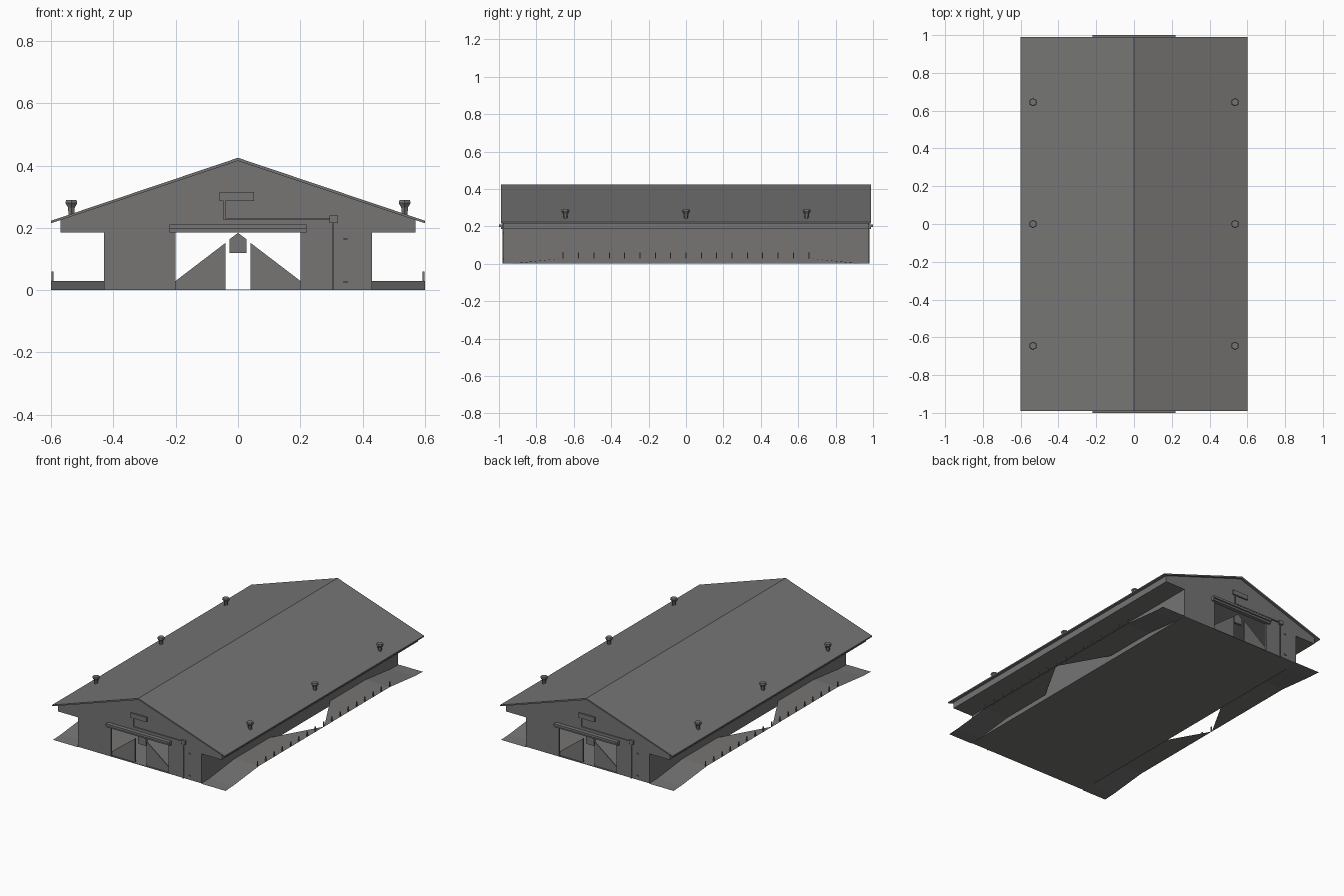
import bpy, bmesh, math
from mathutils import Matrix, Vector

cube = bpy.data.objects.get("Cube")
if cube:
    bpy.data.objects.remove(cube, do_unlink=True)

grey = bpy.data.materials.new("barn_grey")
grey.use_nodes = True
colour = (0.18, 0.177, 0.175, 1)
grey.diffuse_color = colour
grey.node_tree.nodes["Principled BSDF"].inputs["Base Color"].default_value = colour


def finish(name, bm, both_ends=False):
    """Turn a bmesh into an object, optionally repeated at the back end."""
    if both_ends:
        copy = bmesh.ops.duplicate(bm, geom=bm.verts[:] + bm.edges[:] + bm.faces[:])
        verts = [g for g in copy["geom"] if isinstance(g, bmesh.types.BMVert)]
        bmesh.ops.rotate(bm, verts=verts, cent=(0, 0, 0),
                         matrix=Matrix.Rotation(math.pi, 3, "Z"))
    mesh = bpy.data.meshes.new(name)
    bm.to_mesh(mesh)
    bm.free()
    mesh.materials.append(grey)
    obj = bpy.data.objects.new(name, mesh)
    bpy.context.collection.objects.link(obj)
    return obj


def add_box(bm, low, high):
    low, high = Vector(low), Vector(high)
    size = high - low
    matrix = Matrix.Translation((low + high) / 2) @ Matrix.Diagonal((*size, 1))
    bmesh.ops.create_cube(bm, size=1, matrix=matrix)


def box(name, low, high, both_ends=False):
    bm = bmesh.new()
    add_box(bm, low, high)
    return finish(name, bm, both_ends)


def extrude_profile(name, points, y0, y1, both_ends=False):
    """Closed x-z profile pulled along y."""
    bm = bmesh.new()
    face = bm.faces.new([bm.verts.new((x, y0, z)) for x, z in points])
    out = bmesh.ops.extrude_face_region(bm, geom=[face])
    verts = [g for g in out["geom"] if isinstance(g, bmesh.types.BMVert)]
    bmesh.ops.translate(bm, verts=verts, vec=(0, y1 - y0, 0))
    bmesh.ops.recalc_face_normals(bm, faces=bm.faces)
    return finish(name, bm, both_ends)


def mirrored(half):
    """Complete a right half profile with its left half."""
    return half + [(-x, z) for x, z in reversed(half) if x > 0]


# Roof: two thin slopes meeting at the ridge
extrude_profile("roof", [(0.6, 0.215), (0.6, 0.223), (0, 0.425), (-0.6, 0.223),
                         (-0.6, 0.215), (0, 0.415)], -0.99, 0.99)

# Gable walls with a notch for the wide doorway
gable = [(0.2, 0.185), (0.2, 0), (0.43, 0), (0.43, 0.185),
         (0.57, 0.185), (0.57, 0.226), (0, 0.416)]
extrude_profile("gable_walls", mirrored(gable), -0.975, -0.965, True)

# Floor, long walls and boxed eaves
box("floor", (-0.43, -0.975, 0), (0.43, 0.975, 0.003))
for side, s in (("left", 1), ("right", -1)):
    wall = [(0.43, 0), (0.43, 0.185), (0.57, 0.185), (0.57, 0.226),
            (0.564, 0.226), (0.564, 0.191), (0.424, 0.191), (0.424, 0)]
    extrude_profile(side + "_wall_and_eave", [(s * x, z) for x, z in wall], -0.966, 0.966)

    # Sloping aprons, narrowing to a point at mid length
    bm = bmesh.new()
    for e in (-1, 1):
        rows = [[(0.43, 0.98, 0), (0.6, 0.98, 0)],
                [(0.43, 0.9, 0.002), (0.6, 0.9, 0.004)],
                [(0.43, 0.65, 0.03), (0.6, 0.65, 0.03)],
                [(0.43, 0.3, 0.03), (0.6, 0.0, 0.03)]]
        grid = [[bm.verts.new((s * x, e * y, z)) for x, y, z in row] for row in rows]
        for a, b in zip(grid, grid[1:]):
            face = bm.faces.new((a[0], a[1], b[1], b[0]))
            face.normal_update()
            if face.normal.z < 0:
                face.normal_flip()
    finish(side + "_apron", bm)

    # Row of small posts on the apron edge
    bm = bmesh.new()
    for i in range(17):
        y = (i - 8) * 0.082
        x = s * 0.595
        add_box(bm, (x - 0.003, y - 0.003, 0.028), (x + 0.003, y + 0.003, 0.06))
    finish(side + "_apron_posts", bm)

    # Roof vents: tapered neck below a flared hexagonal cap
    bm = bmesh.new()
    for y in (-0.645, 0, 0.645):
        for z, depth, r1, r2 in ((0.25, 0.034, 0.009, 0.013),
                                 (0.273, 0.014, 0.013, 0.022),
                                 (0.285, 0.01, 0.022, 0.019)):
            bmesh.ops.create_cone(bm, cap_ends=True, segments=6, radius1=r1, radius2=r2,
                                  depth=depth, matrix=Matrix.Translation((s * 0.535, y, z)))
    finish(side + "_roof_vents", bm)

# Sloped panels and hanging hood inside each doorway
for side, s in (("left", 1), ("right", -1)):
    extrude_profile(side + "_door_panels",
                    [(s * 0.04, 0), (s * 0.04, 0.152), (s * 0.2, 0.03), (s * 0.2, 0)],
                    -0.964, -0.958, True)
extrude_profile("hanging_hoods", mirrored([(0.028, 0.12), (0.028, 0.163), (0, 0.184)]),
                -0.955, -0.94, True)

# Sliding door rail over each doorway
box("door_rails", (-0.22, -1.0, 0.197), (0.22, -0.975, 0.211), True)
box("door_rail_fascia", (-0.22, -0.99, 0.185), (0.22, -0.975, 0.197), True)

# Gable equipment: upper box, conduit, junction box and downpipe
box("upper_boxes", (-0.06, -0.985, 0.287), (0.052, -0.975, 0.316), True)
bm = bmesh.new()
add_box(bm, (-0.046, -0.981, 0.228), (-0.04, -0.975, 0.287))
add_box(bm, (-0.046, -0.981, 0.226), (0.295, -0.975, 0.232))
add_box(bm, (0.301, -0.981, 0), (0.307, -0.975, 0.216))
finish("conduits", bm, True)
box("junction_boxes", (0.293, -0.987, 0.216), (0.321, -0.975, 0.24), True)
bm = bmesh.new()
for z in (0.165, 0.026):
    add_box(bm, (0.338, -0.98, z - 0.003), (0.352, -0.975, z + 0.003))
finish("gable_hinges", bm, True)
